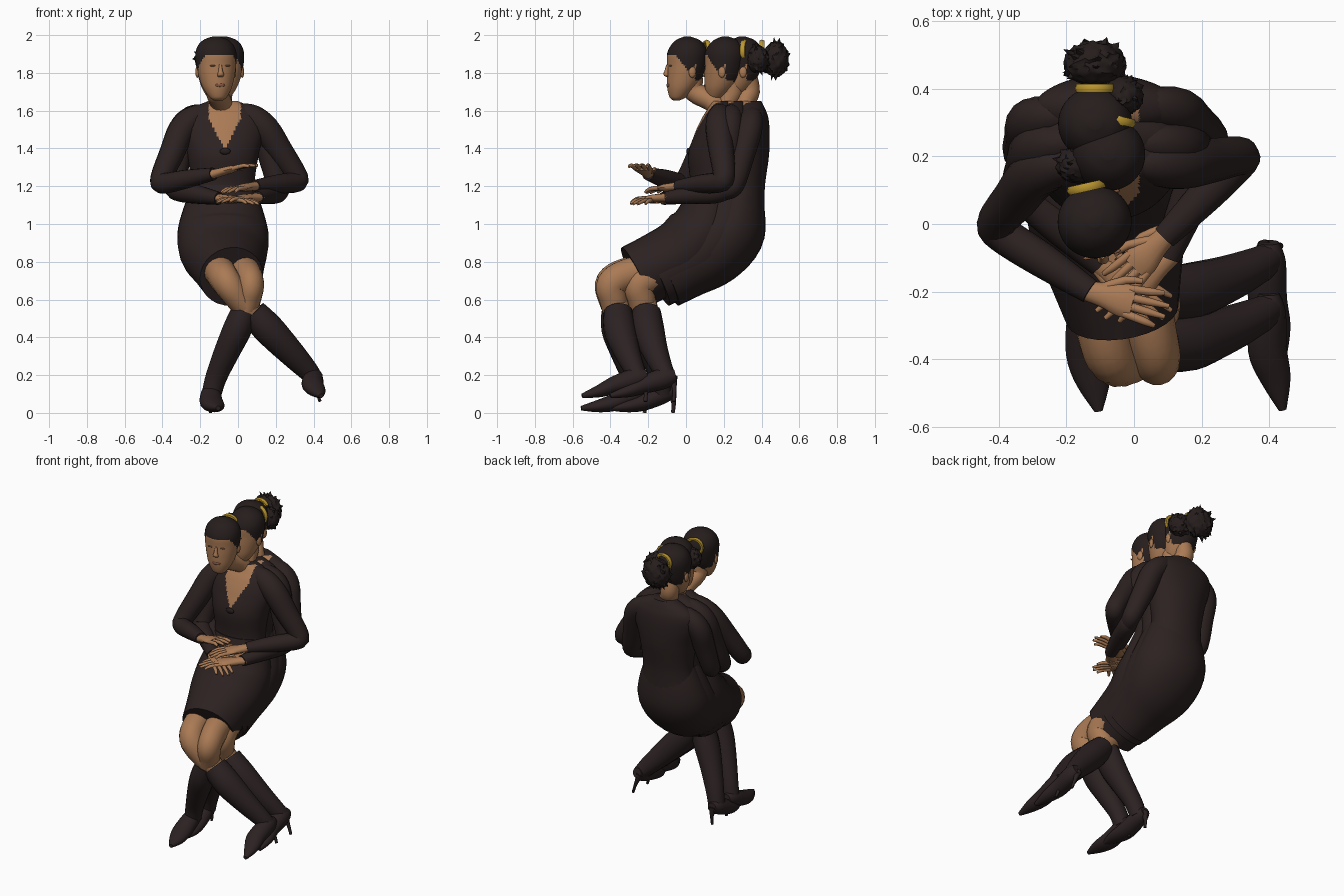
import bpy, bmesh, math, random
from mathutils import Vector, Matrix

if "Cube" in bpy.data.objects:
    bpy.data.objects.remove(bpy.data.objects["Cube"])
random.seed(4)

def material(name, c):
    m = bpy.data.materials.new(name)
    m.diffuse_color = (*c, 1)
    m.use_nodes = True
    m.node_tree.nodes["Principled BSDF"].inputs["Base Color"].default_value = m.diffuse_color
    return m

SKIN = material("skin", (0.40, 0.195, 0.09))
CLOTH = material("dark cloth", (0.025, 0.0155, 0.015))
BOOT = material("boot leather", (0.025, 0.0155, 0.016))
HAIR = material("dark hair", (0.019, 0.0125, 0.012))
GOLD = material("gold band", (0.50, 0.31, 0.03))
LIPS = material("lips", (0.24, 0.10, 0.055))

def finish(name, bm, mats, rule=None, mx=None):
    if mx:
        bmesh.ops.transform(bm, matrix=mx, verts=bm.verts)
    bmesh.ops.recalc_face_normals(bm, faces=bm.faces)
    me = bpy.data.meshes.new(name)
    bm.to_mesh(me)
    bm.free()
    for m in mats:
        me.materials.append(m)
    if rule:
        inv = mx.inverted() if mx else Matrix()
        for p in me.polygons:
            p.material_index = rule(inv @ p.center, inv.to_3x3() @ p.normal)
    me.shade_smooth()
    me.set_sharp_from_angle(angle=math.radians(50))
    ob = bpy.data.objects.new(name, me)
    bpy.context.collection.objects.link(ob)

def curve_rows(rows, k):
    # smooth interpolation through rows of (x, y, z, radius a, radius b)
    P = [rows[0]] + list(rows) + [rows[-1]]
    out = []
    for i in range(1, len(P) - 2):
        for j in range(k):
            t = j / k
            out.append([0.5 * (2*b + (c - a)*t + (2*a - 5*b + 4*c - d)*t*t + (3*b - a - 3*c + d)*t**3)
                        for a, b, c, d in zip(P[i-1], P[i], P[i+1], P[i+2])])
    out.append(list(rows[-1]))
    return out

def loft(name, rows, mats, k=4, n=16, ref=(1, 0, 0), flat=False, rule=None, mx=None):
    # elliptical rings along a path, closed at both ends
    R = curve_rows(rows, k)
    bm = bmesh.new()
    rings = []
    for i, r in enumerate(R):
        t = Vector(R[min(i+1, len(R)-1)][:3]) - Vector(R[max(i-1, 0)][:3])
        t = Vector((0, 0, 1)) if flat else t.normalized()
        u = Vector(ref)
        u = (u - t * u.dot(t)).normalized()
        v = t.cross(u)
        rings.append([bm.verts.new(Vector(r[:3]) + u * r[3] * math.cos(a) + v * r[4] * math.sin(a))
                      for a in (2 * math.pi * s / n for s in range(n))])
    for A, B in zip(rings, rings[1:]):
        for s in range(n):
            bm.faces.new((A[s], A[(s+1) % n], B[(s+1) % n], B[s]))
    bm.faces.new(rings[0])
    bm.faces.new(rings[-1])
    finish(name, bm, mats, rule, mx)

def blob(name, c, size, mat, mx=Matrix(), spiky=0, sub=2):
    bm = bmesh.new()
    bmesh.ops.create_icosphere(bm, subdivisions=sub, radius=1)
    for v in bm.verts:
        if spiky:
            v.co *= random.uniform(0.9, 1.02) + (random.uniform(.1, spiky) if random.random() < 0.07 else 0)
    finish(name, bm, [mat], None, mx @ Matrix.Translation(c) @ Matrix.Diagonal((*size, 1)))

def ring(name, c, R, r, mat, mx):
    # torus whose axis points back
    bm = bmesh.new()
    N, M = 20, 6
    V = [[bm.verts.new((c[0] + (R + r*math.cos(b)) * math.cos(a), c[1] + 1.3*r*math.sin(b),
                        c[2] + (R + r*math.cos(b)) * math.sin(a)))
          for b in (2*math.pi*j/M for j in range(M))] for a in (2*math.pi*i/N for i in range(N))]
    for i in range(N):
        for j in range(M):
            bm.faces.new((V[i][j], V[(i+1) % N][j], V[(i+1) % N][(j+1) % M], V[i][(j+1) % M]))
    finish(name, bm, [mat], None, mx)

def head(tag, x, y, yaw, bun):
    mx = Matrix.Translation((x, y, 0)) @ Matrix.Rotation(yaw, 4, 'Z')
    prof = [(1.655, -.07, -.035, .025), (1.672, -.088, .0, .047), (1.72, -.1, .05, .076),
            (1.78, -.102, .09, .095), (1.84, -.1, .108, .106), (1.90, -.1, .115, .109),
            (1.945, -.08, .10, .095), (1.975, -.05, .07, .065), (1.992, -.01, .025, .02)]
    rows = [(0, (f + b) / 2, z, w, (b - f) / 2) for z, f, b, w in prof]
    # hair covers what lies above a line dropping from the forehead to the nape
    hairline = lambda p, n: int(p.z > 1.895 - 1.3 * max(0, p.y + .075) + 2.2 * max(0, p.y + .01) * (p.y < .03)
                                and p.z > 1.765 - .15 * p.y)
    loft("head_" + tag, rows, [SKIN, HAIR], 9, 64, flat=True, rule=hairline, mx=mx)
    # nose, lips, eyes, ears
    loft("nose_" + tag, [(0, -.098, 1.845, .007, .008), (0, -.106, 1.81, .012, .011), (0, -.108, 1.79, .018, .014),
                         (0, -.098, 1.778, .013, .008)], [SKIN], 3, 10, flat=True, mx=mx)
    blob("lips_" + tag, (0, -.097, 1.735), (.028, .008, .010), LIPS, mx)
    for s in (-1, 1):
        blob("eye_" + tag, (s * .04, -.093, 1.838), (.018, .006, .004), LIPS, mx)
        blob("ear_" + tag, (s * .1, .012, 1.805), (.01, .02, .032), SKIN, mx)
    # hair bun and its band
    ring("hair_band_" + tag, (0, .112, 1.915), .05, .011, GOLD, mx)
    blob("hair_bun_" + tag, (0, .185, 1.873), bun, HAIR, mx, .3, 4)

def hand(tag, wrist, tip, s):
    a, b = Vector(wrist), Vector(tip)
    d = b - a
    w = d.cross(Vector((0, 0, 1))).normalized()
    at = lambda f, o, drop=0: a + d * f + w * o - Vector((0, 0, drop))
    loft("palm_" + tag, [(*at(-.1, 0), .03, .025), (*at(.15, 0), .036, .023), (*at(.4, 0), .05, .021),
                         (*at(.56, 0), .047, .014)], [SKIN], 3, 12, w)
    for i, reach in enumerate((.9, 1, .98, .88)):
        o = (i - 1.5) * .025 * -s
        loft("finger_" + tag, [(*at(.48, o), .013, .013), (*at(.75, o * 1.2), .012, .011),
                               (*at(reach, o * 1.35, .015), .007, .007)], [SKIN], 2, 8, w)
    loft("thumb_" + tag, [(*at(.15, s * .02), .016, .015), (*at(.4, s * .06), .013, .012),
                          (*at(.6, s * .068, .01), .008, .008)], [SKIN], 2, 8, w)

def arm(tag, sh, el, wr, tip, s):
    S, E, W = Vector(sh), Vector(el), Vector(wr)
    rows = [(*(S + Vector((-s * .13, .01, .045))), .04, .05), (*(S + Vector((-s * .05, .005, .022))), .062, .068),
            (*S.lerp(E, .12), .07, .074), (*S.lerp(E, .5), .066, .068),
            (*S.lerp(E, .9), .058, .058), (*E.lerp(W, .1), .055, .055), (*E.lerp(W, .5), .052, .05),
            (*W, .037, .034)]
    loft("sleeve_" + tag, rows, [CLOTH], 4, 16, (1, -s, 0))
    hand(tag, wr, tip, s)

def body(tag, hip, ty, hx, hy):
    # torso with a V neckline cut by rule
    prof = [(1.06, .12, .19, .135), (1.2, .14, .168, .118), (1.36, .145, .188, .134), (1.48, .165, .215, .118),
            (1.56, .18, .215, .096), (1.61, .187, .17, .072), (1.65, .187, .08, .052)]
    neckline = lambda p, n: int(n.y < -0.05 and abs(p.x + .07) < min(.085, (p.z - 1.39) * .5))
    loft("bodice_" + tag, [(-.08, y + ty, z, a, b) for z, y, a, b in prof], [CLOTH, SKIN], 12, 120,
         flat=True, rule=neckline)
    loft("neck_" + tag, [(-.08, ty + .18, 1.56, .075, .06), (-.09, ty + .15, 1.64, .06, .055),
                         (hx, hy + .045, 1.70, .056, .056), (hx, hy + .03, 1.77, .058, .06)], [SKIN], 4, 16)
    # seated skirt, from waist to sloping hem
    loft("skirt_" + tag, [(-.08, .13 + hip, 1.2, .165, .115), (-.08, .12 + hip, 1.08, .21, .15),
                          (-.08, .085 + hip, .96, .24, .185), (-.075, -.01 + hip, .855, .235, .185),
                          (-.055, -.14 + hip, .785, .2, .175), (-.035, -.265 + hip, .722, .168, .172)],
         [CLOTH], 4, 28)

def boot(tag, o, shin, foot, spike):
    sh = lambda rows: [(r[0], r[1] + o, *r[2:]) for r in rows]
    loft("boot_shaft_" + tag, sh(shin), [BOOT], 4, 16)
    loft("boot_foot_" + tag, sh(foot), [BOOT], 4, 16)
    loft("boot_heel_" + tag, sh(spike), [BOOT], 2, 8)

def legs(tag, o):
    sh = lambda rows: [(r[0], r[1] + o, *r[2:]) for r in rows]
    loft("crossing_leg_" + tag, sh([(-.13, -.08, .78, .09, .09), (-.095, -.29, .745, .082, .085),
         (-.06, -.395, .69, .078, .084), (.01, -.385, .6, .072, .078), (.085, -.355, .51, .062, .066)]), [SKIN], 5, 18)
    loft("standing_leg_" + tag, sh([(.0, -.08, .78, .09, .09), (.045, -.3, .735, .078, .085),
         (.068, -.395, .68, .07, .08), (.055, -.385, .6, .066, .074), (.02, -.36, .48, .06, .064)]), [SKIN], 5, 18)
    boot("crossing_" + tag, o,
         [(.08, -.36, .53, .075, .078), (.165, -.35, .44, .084, .085), (.27, -.315, .33, .073, .07),
          (.36, -.275, .235, .058, .055), (.40, -.255, .19, .047, .05)],
         [(.4, -.205, .2, .03, .03), (.4, -.26, .185, .05, .055), (.395, -.37, .15, .058, .048),
          (.42, -.46, .115, .045, .033), (.44, -.55, .09, .012, .012)],
         [(.385, -.22, .19, .025, .025), (.41, -.212, .13, .012, .012), (.435, -.215, .06, .008, .01)])
    boot("standing_" + tag, o,
         [(.035, -.37, .54, .07, .078), (-.005, -.362, .44, .076, .085), (-.06, -.33, .32, .068, .07),
          (-.115, -.29, .19, .057, .054), (-.14, -.275, .1, .052, .052)],
         [(-.145, -.215, .11, .03, .03), (-.145, -.27, .1, .052, .05), (-.14, -.38, .055, .062, .045),
          (-.12, -.47, .035, .05, .032), (-.105, -.555, .025, .012, .012)],
         [(-.145, -.225, .11, .025, .025), (-.145, -.215, .05, .01, .012), (-.145, -.22, 0, .008, .01)])

# three seated figures overlapping one behind the other
body("front", 0, 0, -.115, 0)
body("middle", .1, .07, -.085, .2)
body("rear", .15, .16, -.115, .29)
head("front", -.115, 0, .22, (.078, .06, .07))
head("middle", -.078, .2, -.22, (.068, .06, .075))
head("rear", -.115, .29, 0, (.095, .07, .098))
blob("brooch", (-.068, .012, 1.385), (.03, .01, .018), HAIR)

# arms: shoulder, elbow, wrist, fingertips
arm("front_left", (-.28, .165, 1.54), (-.42, -.01, 1.21), (-.13, -.2, 1.265), (.1, -.26, 1.325), -1)
arm("front_right", (.12, .17, 1.545), (.33, .205, 1.225), (.09, -.04, 1.2), (-.07, -.2, 1.18), 1)
arm("middle_left", (-.29, .23, 1.54), (-.34, .1, 1.18), (-.1, -.12, 1.135), (.1, -.27, 1.12), -1)
arm("middle_right", (.13, .23, 1.54), (.22, .2, 1.17), (.1, -.1, 1.14), (-.1, -.27, 1.13), 1)
arm("rear_left", (-.3, .31, 1.52), (-.335, .21, 1.19), (-.17, -.02, 1.14), (0, -.2, 1.13), -1)
arm("rear_right", (.12, .34, 1.53), (.23, .25, 1.19), (.12, 0, 1.14), (0, -.18, 1.14), 1)

legs("front", 0)
legs("rear", .15)
